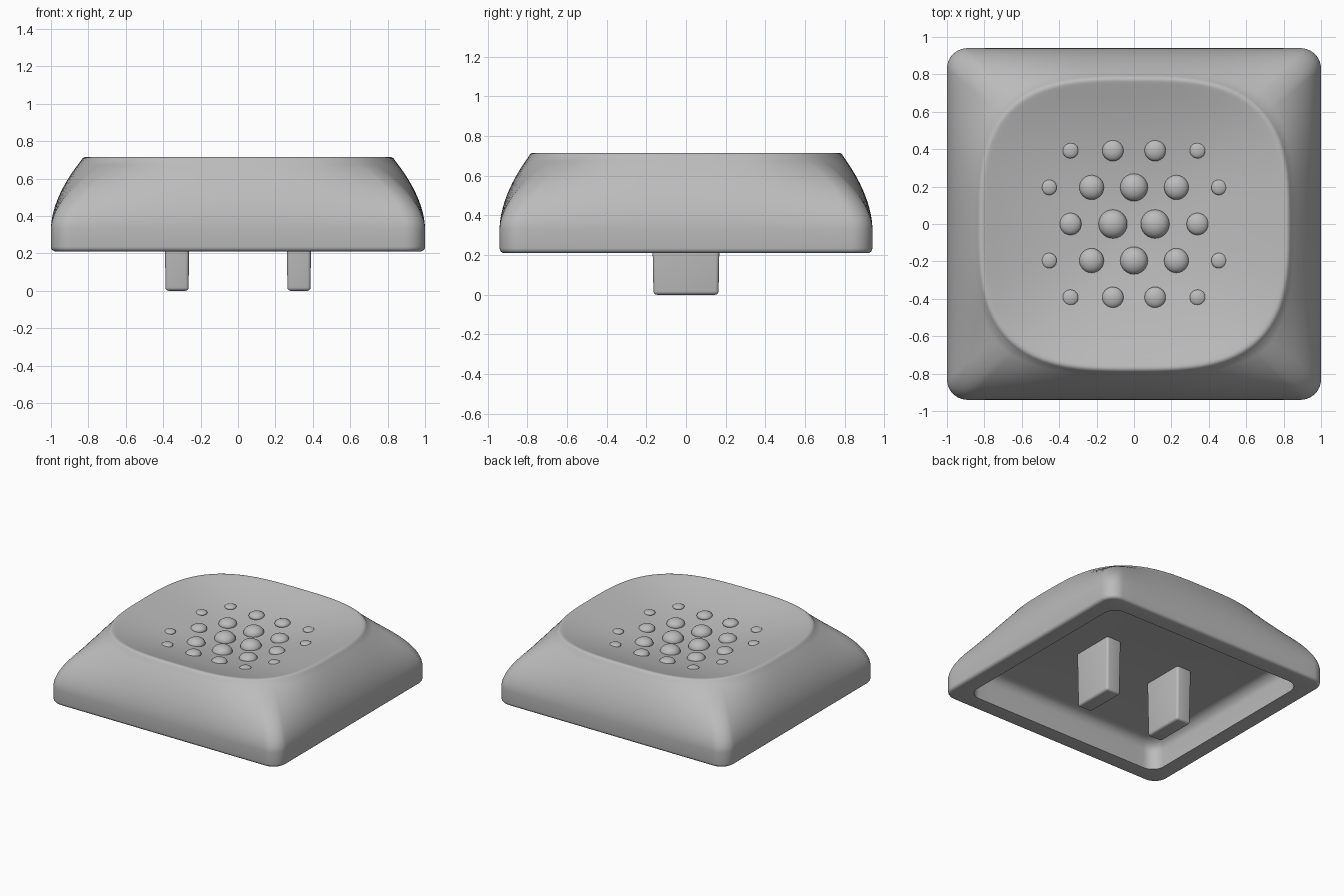
import bpy, bmesh, math
from mathutils import Vector

if "Cube" in bpy.data.objects:
    bpy.data.objects.remove(bpy.data.objects["Cube"], do_unlink=True)

grey = bpy.data.materials.new("light grey plastic")
grey.use_nodes = True
COLOR = (0.5, 0.5, 0.5, 1)
grey.diffuse_color = COLOR
grey.node_tree.nodes["Principled BSDF"].inputs["Base Color"].default_value = COLOR


def finish(name, bm, angle=35):
    bmesh.ops.recalc_face_normals(bm, faces=bm.faces)
    mesh = bpy.data.meshes.new(name)
    bm.to_mesh(mesh)
    bm.free()
    mesh.materials.append(grey)
    obj = bpy.data.objects.new(name, mesh)
    bpy.context.collection.objects.link(obj)
    bpy.ops.object.select_all(action="DESELECT")
    obj.select_set(True)
    bpy.context.view_layer.objects.active = obj
    bpy.ops.object.shade_smooth_by_angle(angle=math.radians(angle))
    return obj


def rounded_rect(a, b, r, arc=10, side=20):
    """Outline with evenly divided corner arcs and straight sides."""
    corners = []
    for k, (sx, sy) in enumerate([(1, 1), (-1, 1), (-1, -1), (1, -1)]):
        for i in range(arc + 1):
            t = math.pi / 2 * (k + i / arc)
            corners.append(Vector((sx * (a - r) + r * math.cos(t),
                                   sy * (b - r) + r * math.sin(t))))
    pts = []
    for i, p in enumerate(corners):
        pts.append(p)
        if i % (arc + 1) == arc:
            q = corners[(i + 1) % len(corners)]
            pts += [p.lerp(q, j / side) for j in range(1, side)]
    return pts


def squircle(outline, a, b, n=3.1):
    """Project an outline along its rays onto a superellipse."""
    return [p / ((abs(p.x) / a) ** n + (abs(p.y) / b) ** n) ** (1 / n)
            for p in outline]


# Cap: one loft from the hollow underside, up the walls and into the dish
base = rounded_rect(1.0, 0.94, 0.11)
rim = squircle(base, 0.84, 0.795)
rings = []

# Hollow underside, from ceiling fillet down to the opening
for i in range(7):
    t = math.pi / 2 * i / 6
    inset = 0.215 - 0.08 * math.sin(t)
    rings.append((rounded_rect(1 - inset, 0.94 - inset, 0.10), 0.35 + 0.08 * math.cos(t)))
rings.append((rounded_rect(0.865, 0.805, 0.10), 0.21))

# Bottom edge rounding
for i in range(5):
    t = math.pi / 2 * i / 4
    inset = 0.025 * (1 - math.sin(t))
    rings.append((rounded_rect(1 - inset, 0.94 - inset, 0.11 - inset),
                  0.235 - 0.025 * math.cos(t)))

# Curved walls blending from the base outline to the rim
for i in range(19):
    s = i / 18
    rings.append(([p.lerp(q, s ** 2) for p, q in zip(base, rim)],
                  0.33 + 0.365 * s ** 1.1))

# Soft rim, then the shallow dish
for f, z in [(0.992, 0.706), (0.982, 0.713), (0.97, 0.716), (0.957, 0.714)]:
    rings.append(([p * f for p in rim], z))


def dish_z(f):
    return 0.71 - 0.125 * (1 - (f / 0.94) ** 2)


for i in range(16):
    f = 0.94 * (1 - i / 16)
    rings.append(([p * f for p in rim], dish_z(f)))

bm = bmesh.new()
loops = [[bm.verts.new((p.x, p.y, z)) for p in pts] for pts, z in rings]
for low, high in zip(loops, loops[1:]):
    for i in range(len(low)):
        j = (i + 1) % len(low)
        bm.faces.new((low[i], low[j], high[j], high[i]))
bm.faces.new(loops[0])
centre = bm.verts.new((0, 0, dish_z(0)))
top = loops[-1]
for i in range(len(top)):
    bm.faces.new((top[i], top[(i + 1) % len(top)], centre))
finish("cap", bm)

# Grip dots: (x, y, radius), mirrored into every quadrant
dots = [(0.113, 0, 0.077), (0.34, 0, 0.059), (0, 0.196, 0.074),
        (0.227, 0.196, 0.066), (0.454, 0.196, 0.041),
        (0.113, 0.393, 0.057), (0.34, 0.393, 0.042)]
bm = bmesh.new()
for x, y, r in dots:
    f = ((x / 0.84) ** 3.1 + (y / 0.795) ** 3.1) ** (1 / 3.1)
    for px, py in {(sx * x, sy * y) for sx in (1, -1) for sy in (1, -1)}:
        made = bmesh.ops.create_uvsphere(bm, u_segments=24, v_segments=16, radius=r)
        bmesh.ops.scale(bm, verts=made["verts"], vec=(1, 1, 0.4 + 4.5 * (r - 0.04) * 2))
        bmesh.ops.translate(bm, verts=made["verts"], vec=(px, py, dish_z(f)))
finish("grip_dots", bm, 60)

# Two mounting prongs, slightly tapered
for name, side in (("left_prong", 1), ("right_prong", -1)):
    bm = bmesh.new()
    bmesh.ops.create_cube(bm, size=1)
    for v in bm.verts:
        taper = 0.97 if v.co.z < 0 else 1.02
        v.co = (side * 0.326 + v.co.x * 0.128 * taper,
                v.co.y * 0.338 * taper, (v.co.z + 0.5) * 0.44)
    bmesh.ops.bevel(bm, geom=bm.edges[:], offset=0.018, segments=4,
                    profile=0.5, affect="EDGES")
    finish(name, bm)
